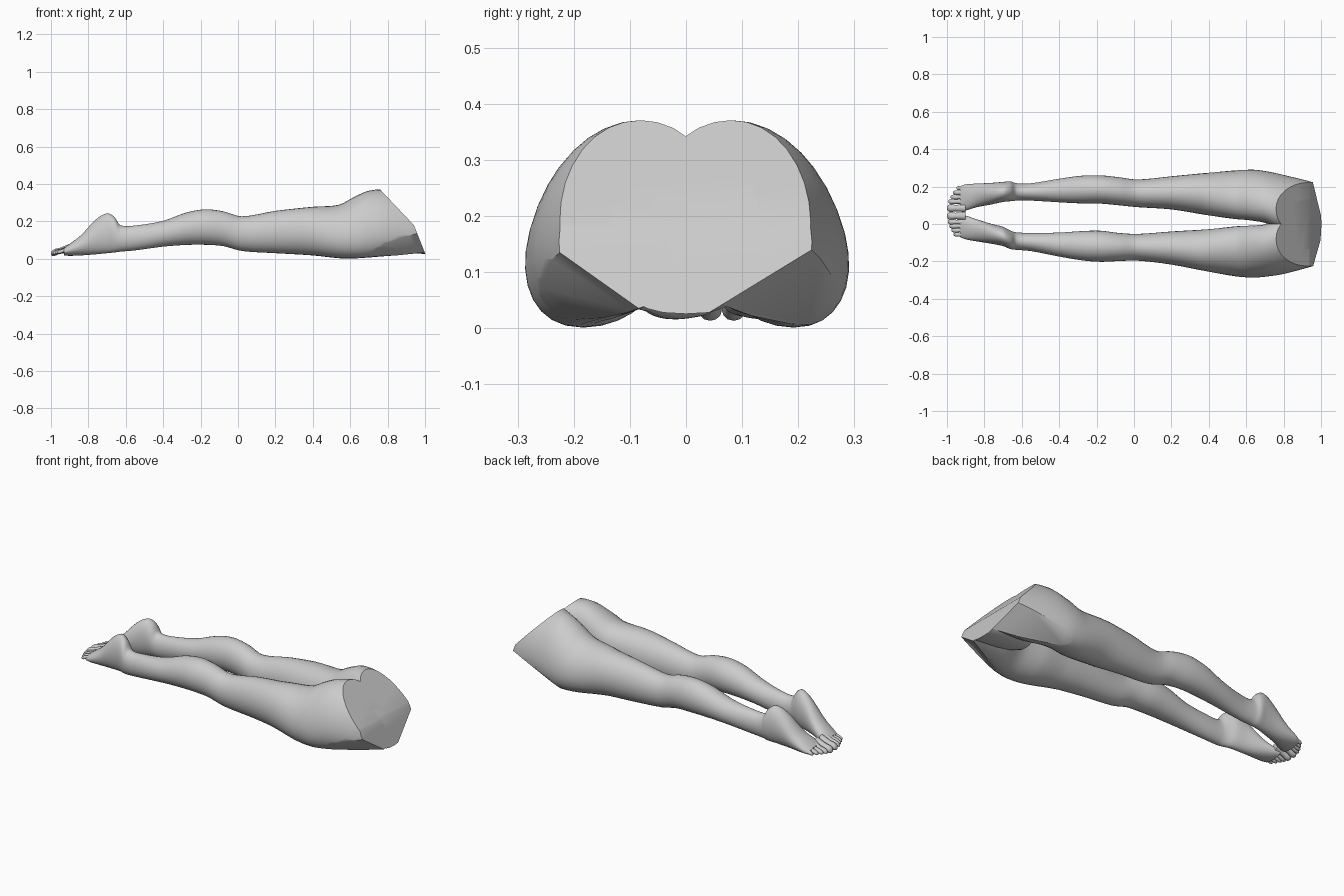
import bpy, bmesh, math
from mathutils import Vector

if "Cube" in bpy.data.objects:
    bpy.data.objects.remove(bpy.data.objects["Cube"])

skin = bpy.data.materials.new("plain grey")
skin.diffuse_color = (0.6, 0.6, 0.6, 1)
skin.use_nodes = True
skin.node_tree.nodes["Principled BSDF"].inputs["Base Color"].default_value = skin.diffuse_color

# Stations: x, z low, z high, left inner y, left outer y, right inner y, right outer y
STATIONS = [
    (-.93, .018, .058, .070, .202, .052, -.070),
    (-.90, .016, .080, .072, .212, .045, -.082),
    (-.84, .018, .126, .090, .216, .025, -.093),
    (-.76, .024, .210, .105, .220, .000, -.106),
    (-.70, .030, .243, .118, .225, -.015, -.118),
    (-.66, .034, .222, .122, .228, -.035, -.134),
    (-.63, .038, .180, .125, .218, -.045, -.138),
    (-.55, .045, .178, .125, .218, -.047, -.145),
    (-.40, .065, .203, .116, .242, -.046, -.174),
    (-.28, .074, .246, .110, .258, -.038, -.194),
    (-.18, .075, .264, .109, .260, -.036, -.202),
    (-.08, .068, .254, .100, .250, -.048, -.198),
    (.02, .042, .227, .090, .238, -.053, -.196),
    (.20, .030, .256, .078, .255, -.040, -.217),
    (.40, .018, .278, .046, .274, -.028, -.255),
    (.54, .003, .289, .030, .283, -.016, -.276),
    (.62, .002, .330, .026, .284, -.015, -.280),
    (.70, .007, .364, .014, .275, -.010, -.274),
    (.80, .015, .370, -.030, .255, .030, -.260),
    (1.02, .030, .340, -.050, .200, .050, -.200),
]


def spline(rows, step):
    """Smooth curve through table rows."""
    out = []
    for i in range(len(rows) - 1):
        p1, p2 = rows[i], rows[i + 1]
        p0, p3 = rows[max(i - 1, 0)], rows[min(i + 2, len(rows) - 1)]
        d = p2[0] - p1[0]
        for k in range(step):
            t = k / step
            row = []
            for a, b, c, e in zip(p0, p1, p2, p3):
                m1 = (c - a) / (p2[0] - p0[0]) * d
                m2 = (e - b) / (p3[0] - p1[0]) * d
                row.append((2*t**3 - 3*t*t + 1)*b + (t**3 - 2*t*t + t)*m1
                           + (3*t*t - 2*t**3)*c + (t**3 - t*t)*m2)
            out.append(row)
    return out + [list(rows[-1])]


def finish(name, bm, angle=40):
    bmesh.ops.recalc_face_normals(bm, faces=bm.faces)
    me = bpy.data.meshes.new(name)
    bm.to_mesh(me)
    bm.free()
    ob = bpy.data.objects.new(name, me)
    bpy.context.collection.objects.link(ob)
    me.materials.append(skin)
    bpy.ops.object.select_all(action='DESELECT')
    ob.select_set(True)
    bpy.context.view_layer.objects.active = ob
    bpy.ops.object.shade_smooth_by_angle(angle=math.radians(angle))
    return ob


def loft(rings):
    bm = bmesh.new()
    loops = [[bm.verts.new(p) for p in ring] for ring in rings]
    n = len(loops[0])
    for a, b in zip(loops, loops[1:]):
        for i in range(n):
            bm.faces.new((a[i], a[(i+1) % n], b[(i+1) % n], b[i]))
    bm.faces.new(loops[0])
    bm.faces.new(loops[-1])
    return bm


def section(x, z0, z1, y0, y1, shear=0, power=1, n=32):
    """Rounded cross-section, its top leaning by the shear amount."""
    ring = []
    for i in range(n):
        a = 2 * math.pi * i / n
        c, s = math.cos(a), math.sin(a)
        c, s = (math.copysign(abs(v) ** power, v) for v in (c, s))
        ring.append((x, (y0 + y1)/2 + abs(y1 - y0)/2*c + shear*s,
                     (z0 + z1)/2 + (z1 - z0)/2*s))
    return ring


# Slanted flat cuts: waist, lower waist, left and right lower corners
CUTS = (((.94, 0, .18), (.19, 0, .18)),
        ((.94, 0, .18), (.15, 0, .06)),
        ((.995, .04, .025), (.017, .028, -.039)),
        ((.99, -.10, .045), (.009, -.0153, -.018)))


def cut_waist(bm):
    for co, no in CUTS:
        bmesh.ops.bisect_plane(bm, geom=bm.verts[:] + bm.edges[:] + bm.faces[:],
                               plane_co=co, plane_no=no, clear_outer=True)
        bmesh.ops.holes_fill(bm, edges=[e for e in bm.edges if e.is_boundary], sides=0)


# Legs with feet and hips
for side, col, sign in (("left", 3, 1), ("right", 5, -1)):
    rings = []
    for r in spline(STATIONS, 4):
        hip = min(max((r[0] - .35) / .3, 0), 1)
        rings.append(section(r[0], r[1], r[2], r[col], r[col+1],
                             -sign * .045 * hip, 1 - .03 * hip))
    bm = loft(rings)
    cut_waist(bm)
    finish(side + "_leg", bm)

# Pelvis joining the hips
bm = loft([section(x, z0, z1, -w, w, 0, .75) for x, z0, z1, w in
           ((.72, .06, .22, .07), (.77, .045, .30, .11), (.86, .033, .33, .13),
            (1.02, .025, .33, .14))])
cut_waist(bm)
finish("pelvis", bm)

# Toes: the big toe lies on the inner side
for side, inner, outer, back in (("left", .085, .192, .05), ("right", .043, -.056, .035)):
    for i in range(5):
        t = i / 4
        rad = .021 if i == 0 else .0155 - .001 * i
        y = inner + (outer - inner) * (t * .9 + (.1 if i else 0))
        tip = -1.0 + back * t ** 1.4
        shape = ((0, .35), (.006, .75), (.016, 1), (.03, .95), (.045, .8), (.07, .9), (.1, 1))
        rings = []
        for d, k in shape:
            zc = .027 + .34 * d + .006 * t
            rings.append(section(tip + d, zc - rad*k*.9, zc + rad*k*.9,
                                 y - rad*k, y + rad*k, n=12))
        finish(f"{side}_toe_{i + 1}", loft(rings), 50)
